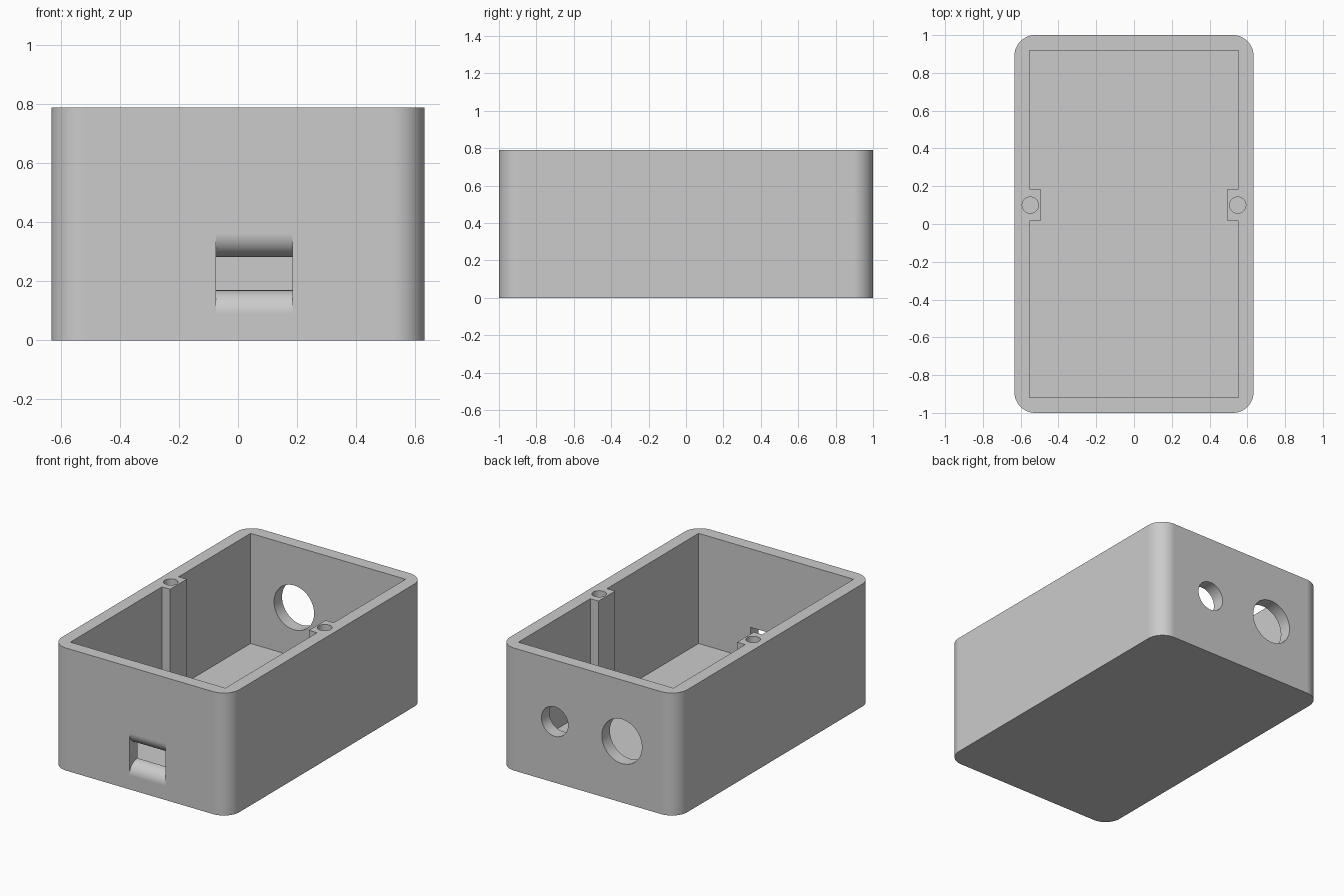
import bpy, bmesh, math
from mathutils import Vector

if "Cube" in bpy.data.objects:
    bpy.data.objects.remove(bpy.data.objects["Cube"])

W, L, H = 0.633, 1.0, 0.79      # half width, half length, height
IX, IY, FLOOR = 0.553, 0.918, 0.08

grey = bpy.data.materials.new("plain grey")
grey.diffuse_color = (0.6, 0.6, 0.6, 1)
grey.use_nodes = True
grey.node_tree.nodes["Principled BSDF"].inputs["Base Color"].default_value = grey.diffuse_color


def prism(name, points, extrude):
    """Solid from a closed planar outline swept along a vector."""
    bm = bmesh.new()
    face = bm.faces.new([bm.verts.new(p) for p in points])
    geo = bmesh.ops.extrude_face_region(bm, geom=[face])["geom"]
    bmesh.ops.translate(bm, vec=Vector(extrude),
                        verts=[v for v in geo if isinstance(v, bmesh.types.BMVert)])
    bmesh.ops.recalc_face_normals(bm, faces=bm.faces)
    mesh = bpy.data.meshes.new(name)
    bm.to_mesh(mesh)
    bm.free()
    mesh.materials.append(grey)
    ob = bpy.data.objects.new(name, mesh)
    bpy.context.collection.objects.link(ob)
    return ob


def circle(r, place, n=64):
    return [place(r * math.cos(2 * math.pi * i / n), r * math.sin(2 * math.pi * i / n))
            for i in range(n)]


# outer body with rounded vertical corners
R, N = 0.11, 16
outline = []
for k, (sx, sy) in enumerate([(1, 1), (-1, 1), (-1, -1), (1, -1)]):
    for i in range(N + 1):
        a = math.pi / 2 * (k + i / N)
        outline.append((sx * (W - R) + R * math.cos(a), sy * (L - R) + R * math.sin(a), 0))
box = prism("enclosure_box", outline, (0, 0, H))

cutters = []

# cavity, notched on both sides so the screw posts stay standing
BX, B0, B1 = 0.495, 0.015, 0.185
right = [(IX, -IY), (IX, B0), (BX, B0), (BX, B1), (IX, B1), (IX, IY)]
cavity = right + [(-x, y) for x, y in reversed(right)]
cutters.append(prism("cavity_cutter", [(x, y, FLOOR) for x, y in cavity], (0, 0, 1)))

# blind screw holes in the posts
for s in (-1, 1):
    cutters.append(prism("screw_hole_cutter",
                         circle(0.043, lambda u, v: (s * 0.549 + u, 0.1 + v, H - 0.4), 40),
                         (0, 0, 0.6)))

# two round holes through the back wall
for x, r in ((-0.243, 0.143), (0.236, 0.095)):
    cutters.append(prism("back_hole_cutter",
                         circle(r, lambda u, v: (x + u, 0.85, 0.394 + v)), (0, 0.4, 0)))

# front slot whose top and bottom edges are rounded outwards
F, Z0, Z1 = 0.08, 0.17, 0.283
low = [(-0.85, Z0)]
for i in range(N + 1):
    t = math.pi / 2 * i / N
    low.append((-L + F - F * math.sin(t), Z0 - F + F * math.cos(t)))
low.append((-1.1, Z0 - F))
slot = low + [(y, Z0 + Z1 - z) for y, z in reversed(low)]
cutters.append(prism("front_slot_cutter", [(-0.075, y, z) for y, z in slot], (0.259, 0, 0)))

# carve everything out of the body
bpy.context.view_layer.objects.active = box
box.select_set(True)
for c in cutters:
    c.hide_render = True
    m = box.modifiers.new("cut", "BOOLEAN")
    m.operation, m.solver, m.object = "DIFFERENCE", "EXACT", c
    bpy.ops.object.modifier_apply(modifier=m.name)
for c in cutters:
    bpy.data.objects.remove(c)

bpy.ops.object.shade_smooth_by_angle(angle=math.radians(30))
wn = box.modifiers.new("even_shading", "WEIGHTED_NORMAL")
wn.keep_sharp = True
